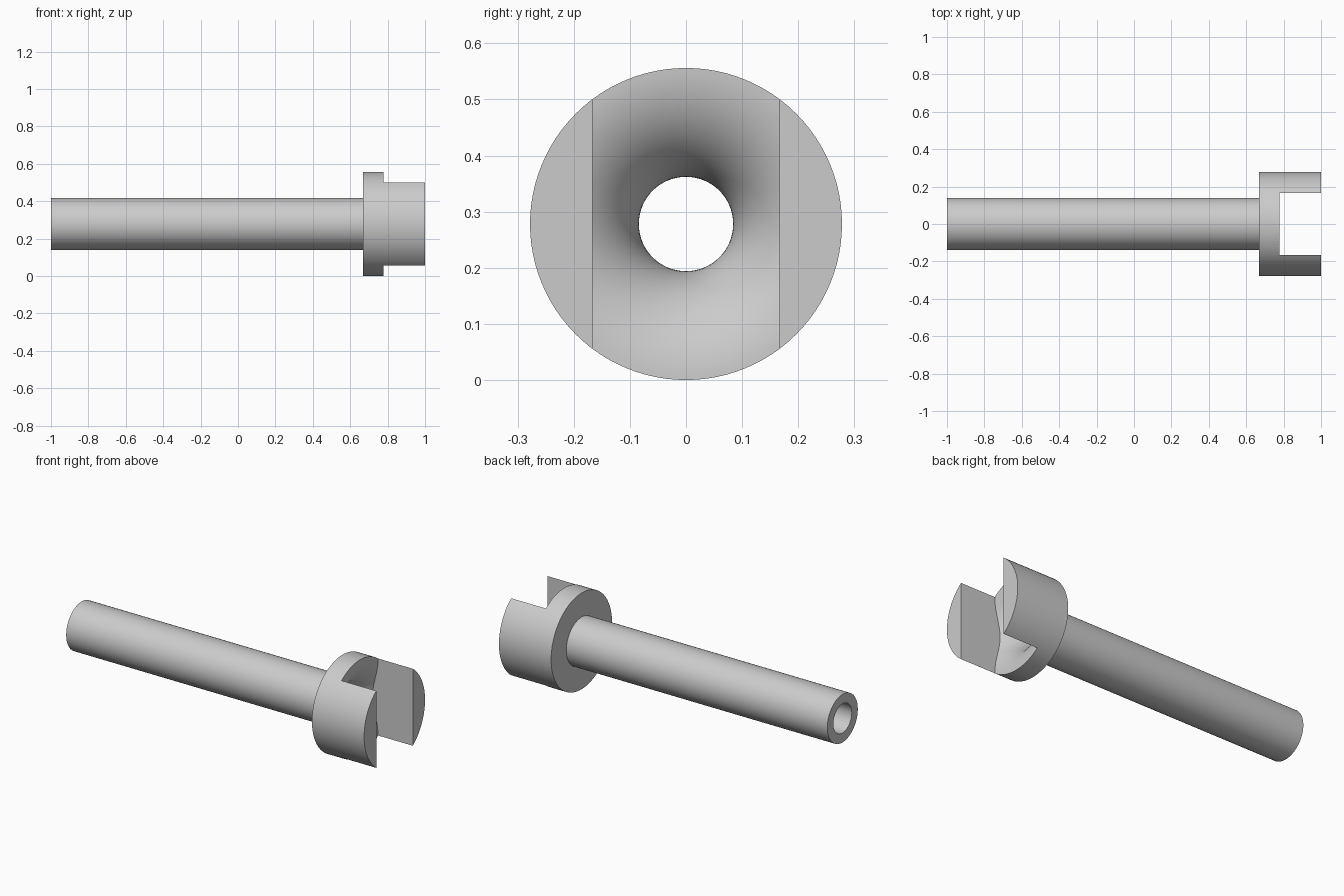
import bpy, bmesh, math
from mathutils import Vector

if "Cube" in bpy.data.objects:
    bpy.data.objects.remove(bpy.data.objects["Cube"], do_unlink=True)

HEAD_R, SHAFT_R, BORE_R = 0.278, 0.139, 0.084
HEAD_X, SLOT_X, SLOT_HALF = 0.667, 0.778, 0.167
SEGMENTS = 96

grey = bpy.data.materials.new("light grey")
grey.use_nodes = True
grey.diffuse_color = (0.6, 0.6, 0.6, 1)
grey.node_tree.nodes["Principled BSDF"].inputs["Base Color"].default_value = (0.6, 0.6, 0.6, 1)


def add_object(name, bm):
    bmesh.ops.recalc_face_normals(bm, faces=bm.faces)
    mesh = bpy.data.meshes.new(name)
    bm.to_mesh(mesh)
    bm.free()
    mesh.materials.append(grey)
    obj = bpy.data.objects.new(name, mesh)
    bpy.context.collection.objects.link(obj)
    return obj


def revolve(name, profile):
    """Spin (x, radius) points around the long axis."""
    bm = bmesh.new()
    verts = [bm.verts.new((x, 0, HEAD_R + r)) for x, r in profile]
    edges = [bm.edges.new(pair) for pair in zip(verts, verts[1:])]
    bmesh.ops.spin(bm, geom=verts + edges, cent=(0, 0, HEAD_R), axis=(1, 0, 0),
                   angle=math.tau, steps=SEGMENTS)
    bmesh.ops.remove_doubles(bm, verts=bm.verts, dist=1e-5)
    return add_object(name, bm)


def apply_boolean(obj, cutter, operation):
    cutter.hide_render = True
    mod = obj.modifiers.new("cut", 'BOOLEAN')
    mod.operation, mod.solver, mod.object = operation, 'EXACT', cutter
    bpy.context.view_layer.objects.active = obj
    bpy.ops.object.modifier_apply(modifier=mod.name)
    bpy.data.objects.remove(cutter, do_unlink=True)


# Solid shaft with a wide head
body = revolve("slotted_hollow_shaft", [
    (-1, 0), (-1, SHAFT_R), (HEAD_X, SHAFT_R), (HEAD_X, HEAD_R), (1, HEAD_R), (1, 0)])

# Bore that flares out like a trumpet to the slot floor
flare = HEAD_R + 0.001 - BORE_R
arc = []
for i in range(25):
    a = math.pi / 2 * i / 24
    arc.append((SLOT_X - flare + flare * math.sin(a), BORE_R + flare * (1 - math.cos(a))))
bore = revolve("bore_cutter", [(-1.1, 0), (-1.1, BORE_R)] + arc
               + [(SLOT_X, 0.4), (1.1, 0.4), (1.1, 0)])

# Limit the cut to the slot between the two prongs
bm = bmesh.new()
bmesh.ops.create_cube(bm, size=1)
bmesh.ops.scale(bm, vec=Vector((3, 2 * SLOT_HALF, 2)), verts=bm.verts)
bmesh.ops.translate(bm, vec=Vector((0, 0, HEAD_R)), verts=bm.verts)
slot = add_object("slot_limit", bm)
apply_boolean(bore, slot, 'INTERSECT')
apply_boolean(body, bore, 'DIFFERENCE')

bpy.ops.object.select_all(action='DESELECT')
body.select_set(True)
bpy.context.view_layer.objects.active = body
bpy.ops.object.shade_smooth_by_angle(angle=math.radians(30))
